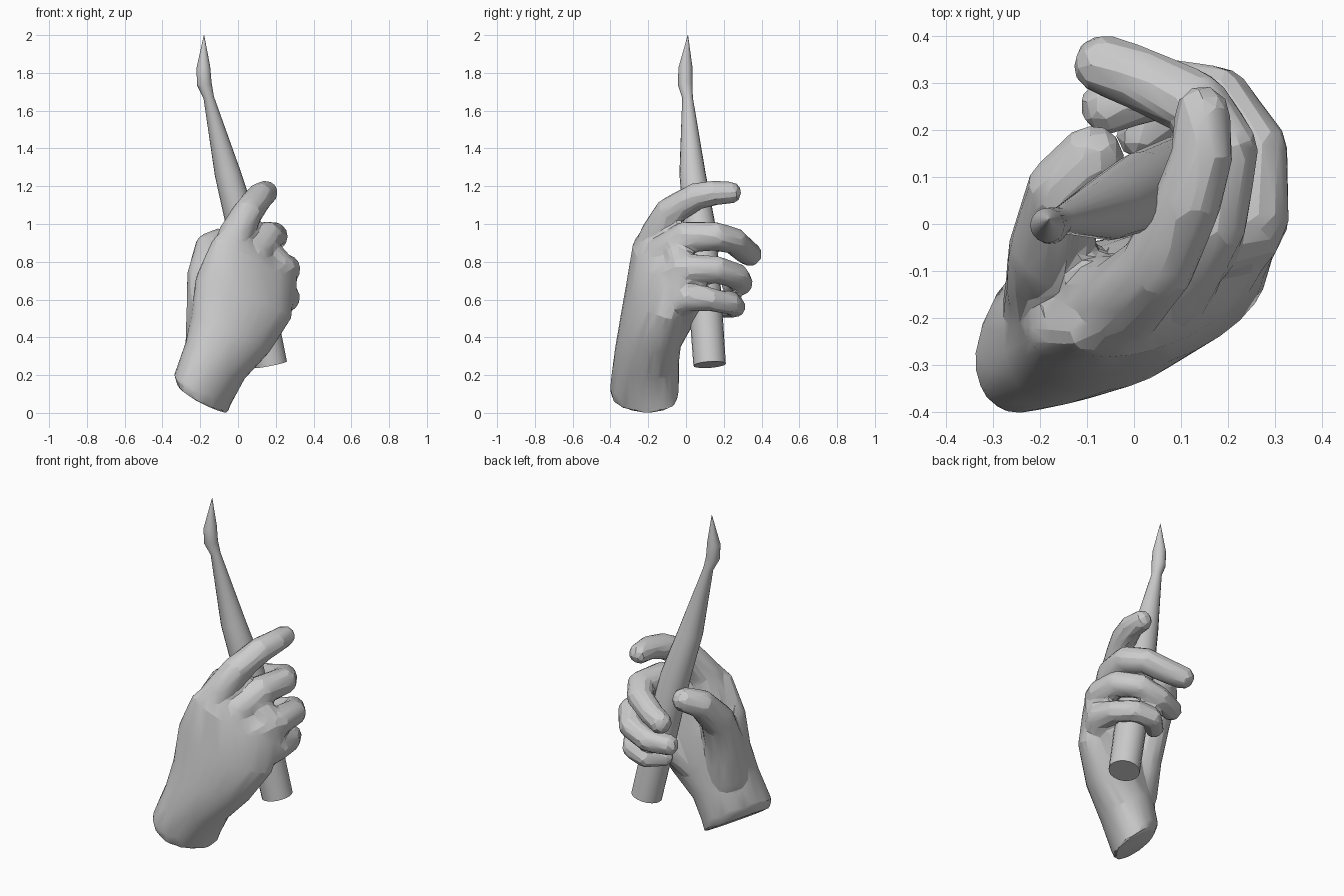
import bpy, bmesh, math
from mathutils import Vector

if "Cube" in bpy.data.objects:
    bpy.data.objects.remove(bpy.data.objects["Cube"])


def finish(bm, name):
    me = bpy.data.meshes.new(name)
    bm.to_mesh(me)
    bm.free()
    ob = bpy.data.objects.new(name, me)
    bpy.context.collection.objects.link(ob)
    for o in bpy.context.selected_objects:
        o.select_set(False)
    bpy.context.view_layer.objects.active = ob
    ob.select_set(True)
    return ob


def hull(bm, points):
    """Add the closed convex hull of the points."""
    vs = [bm.verts.new(p) for p in points]
    bmesh.ops.convex_hull(bm, input=vs)
    loose = [v for v in vs if v.is_valid and not v.link_faces]
    bmesh.ops.delete(bm, geom=loose, context='VERTS')


# Evenly spread directions for ball joints
DIRS = []
for i in range(90):
    z = 1 - 2 * (i + 0.5) / 90
    a = i * 2.39996
    s = math.sqrt(1 - z * z)
    DIRS.append(Vector((s * math.cos(a), s * math.sin(a), z)))


def ball(j):
    return [Vector(j[:3]) + d * j[3] for d in DIRS]


def section(c, u, v, n=28):
    c, u, v = Vector(c), Vector(u), Vector(v)
    return [c + u * math.cos(2 * math.pi * i / n) + v * math.sin(2 * math.pi * i / n)
            for i in range(n)]


hand = bmesh.new()

# Wrist and palm: centre, half width, half thickness
palm = [
    ((-.185, -.22, .07), (.125, .02, -.075), (.05, .17, 0)),
    ((-.19, -.22, .12), (.14, .01, -.085), (.05, .183, 0)),
    ((-.12, -.21, .28), (.155, .02, -.10), (.02, .172, 0)),
    ((-.04, -.19, .42), (.205, .06, -.10), (-.03, .155, 0)),
    ((.03, -.16, .61), (.25, .09, -.11), (-.05, .13, 0)),
    ((.08, -.14, .79), (.21, .11, -.13), (-.05, .09, 0)),
    ((.10, -.11, .87), (.16, .10, -.12), (-.03, .06, 0)),
]
for s, t in zip(palm, palm[1:]):
    hull(hand, section(*s) + section(*t))

# Heel of the palm, and the skin between the finger roots
hull(hand, ball((.02, -.10, .38, .08)) + ball((.16, .0, .56, .08)))
hull(hand, ball((.13, -.05, .89, .07)) + ball((.235, -.02, .76, .08))
     + ball((.235, -.02, .62, .075)))

# Digits: joints as x, y, z, radius
digits = [
    # thumb
    [(-.15, -.18, .36, .13), (-.165, -.13, .56, .11), (-.175, -.06, .73, .095),
     (-.15, .07, .875, .08), (-.09, .142, .91, .07)],
    # index
    [(-.05, -.17, .78, .11), (-.02, -.16, .93, .092), (.05, -.09, 1.06, .08),
     (.115, .05, 1.145, .073), (.145, .15, 1.165, .066), (.145, .235, 1.165, .06)],
    # middle
    [(.08, -.13, .84, .09), (.155, 0, .93, .085), (.19, .16, .935, .076),
     (.13, .255, .91, .072), (.01, .31, .86, .068), (-.065, .338, .84, .065)],
    # ring
    [(.17, -.10, .72, .09), (.25, .02, .76, .082), (.255, .16, .76, .073),
     (.18, .268, .725, .068), (.06, .29, .685, .064), (-.055, .25, .67, .061)],
    # little
    [(.19, -.08, .58, .09), (.255, .01, .61, .075), (.25, .13, .60, .062),
     (.19, .235, .58, .06), (.09, .26, .56, .057), (.015, .19, .555, .054)],
]
for joints in digits:
    for a, b in zip(joints, joints[1:]):
        hull(hand, ball(a) + ball(b))

# Fuse into one skin, then reduce to faceted triangles
ob = finish(hand, "hand")
m = ob.modifiers.new("fuse", 'REMESH')
m.mode = 'VOXEL'
m.voxel_size = 0.012
m = ob.modifiers.new("soften", 'SMOOTH')
m.factor = 0.5
m.iterations = 10
m = ob.modifiers.new("facet", 'DECIMATE')
m.ratio = 0.04
for m in list(ob.modifiers):
    bpy.ops.object.modifier_apply(modifier=m.name)
bpy.ops.object.shade_smooth_by_angle(angle=math.radians(16))

# Paint brush: handle and bristle rings along a tilted axis
brush = bmesh.new()
N = 20
axis = Vector((-.335, -.117, 1.66)).normalized()
side = axis.cross(Vector((0, 1, 0))).normalized()
front = axis.cross(side)
rings = [(.175, .125, .255, .086), (.10, .10, .62, .088), (.02, .07, 1.0, .084),
         (-.055, .034, 1.27, .069), (-.155, .008, 1.67, .028),
         (-.178, -.004, 1.74, .039), (-.184, -.003, 1.83, .037), (-.18, .01, 2.0, .001)]
loops = []
for x, y, z, r in rings:
    pts = section((x, y, z), side * r, front * r, N)
    loops.append([brush.verts.new(p) for p in pts])
for a, b in zip(loops, loops[1:]):
    for i in range(N):
        j = (i + 1) % N
        brush.faces.new((a[i], a[j], b[j], b[i]))
brush.faces.new(loops[0])
brush.faces.new(loops[-1])
bmesh.ops.recalc_face_normals(brush, faces=brush.faces)
finish(brush, "paint_brush")
bpy.ops.object.shade_smooth_by_angle(angle=math.radians(25))
